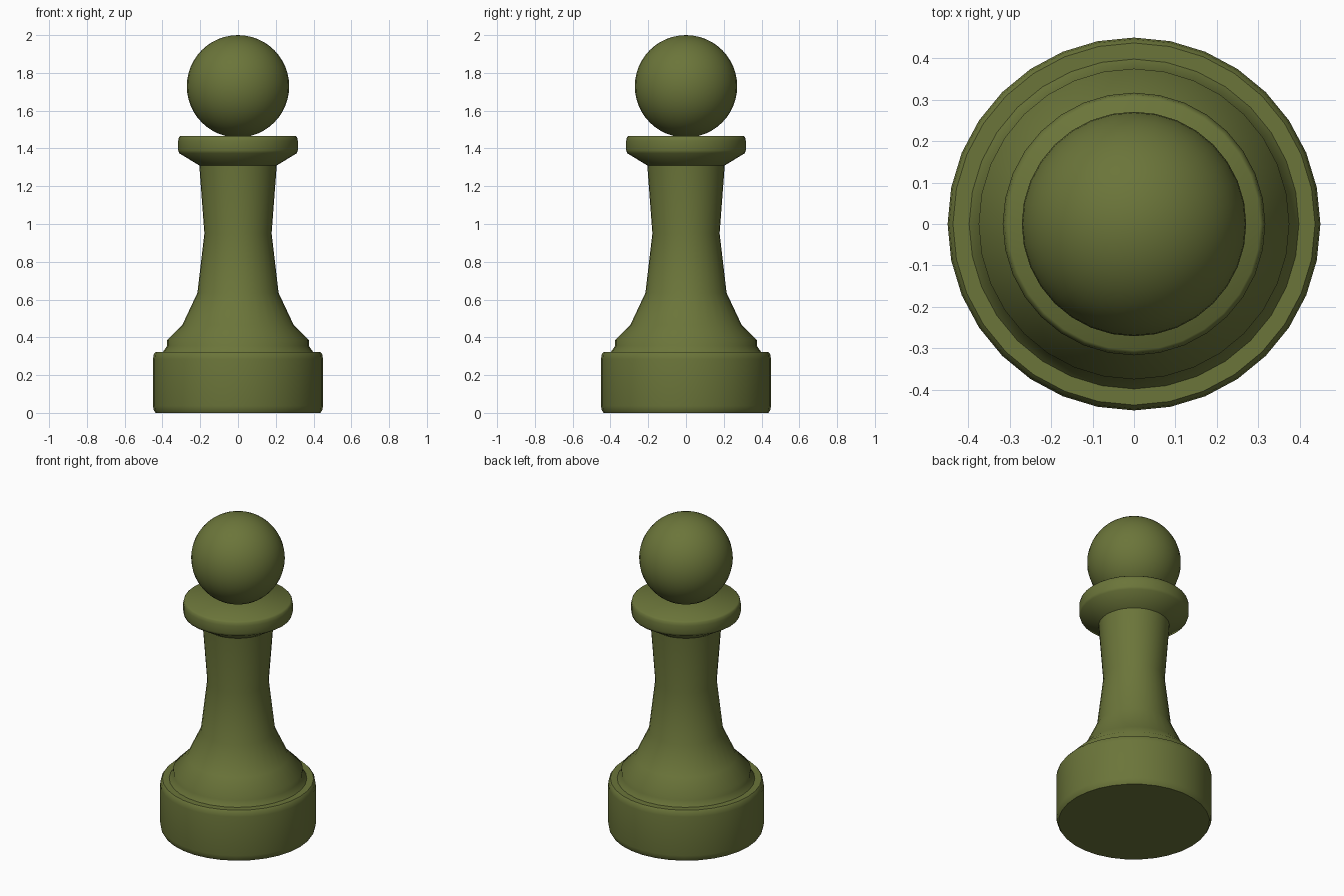
import bpy, bmesh
from math import cos, sin, pi, radians

if "Cube" in bpy.data.objects:
    bpy.data.objects.remove(bpy.data.objects["Cube"])

SIDES = 32
green = bpy.data.materials.new("olive_green")
green.diffuse_color = (0.147, 0.178, 0.042, 1)
green.use_nodes = True
green.node_tree.nodes["Principled BSDF"].inputs["Base Color"].default_value = green.diffuse_color


def finish(obj, angle):
    obj.data.materials.append(green)
    bpy.ops.object.select_all(action='DESELECT')
    obj.select_set(True)
    bpy.context.view_layer.objects.active = obj
    bpy.ops.object.shade_smooth_by_angle(angle=radians(angle))


def lathe(name, profile, angle=50):
    """Turn a (radius, height) profile, bottom to top, into a capped solid."""
    bm = bmesh.new()
    rings = [[bm.verts.new((r * cos(2 * pi * i / SIDES), r * sin(2 * pi * i / SIDES), z))
              for i in range(SIDES)] for r, z in profile]
    for lower, upper in zip(rings, rings[1:]):
        for i in range(SIDES):
            j = (i + 1) % SIDES
            bm.faces.new((lower[i], lower[j], upper[j], upper[i]))
    bm.faces.new(rings[0][::-1])
    bm.faces.new(rings[-1])
    mesh = bpy.data.meshes.new(name)
    bm.to_mesh(mesh)
    bm.free()
    obj = bpy.data.objects.new(name, mesh)
    bpy.context.collection.objects.link(obj)
    finish(obj, angle)


# Base, stem and collar turned as one piece
lathe("turned_body", [
    (0.437, 0.0), (0.446, 0.015), (0.45, 0.037),                # foot edge
    (0.45, 0.285), (0.446, 0.31), (0.437, 0.322),               # base drum
    (0.398, 0.322), (0.375, 0.355), (0.375, 0.385),             # step ring
    (0.295, 0.465), (0.215, 0.635), (0.178, 0.95), (0.205, 1.31),  # stem
    (0.312, 1.375), (0.317, 1.39), (0.317, 1.44),               # collar
    (0.313, 1.458), (0.305, 1.467),
])

# Round head
bpy.ops.mesh.primitive_uv_sphere_add(segments=SIDES, ring_count=24, radius=0.271,
                                     location=(0, 0, 1.729))
head = bpy.context.object
head.name = "head"
finish(head, 50)
